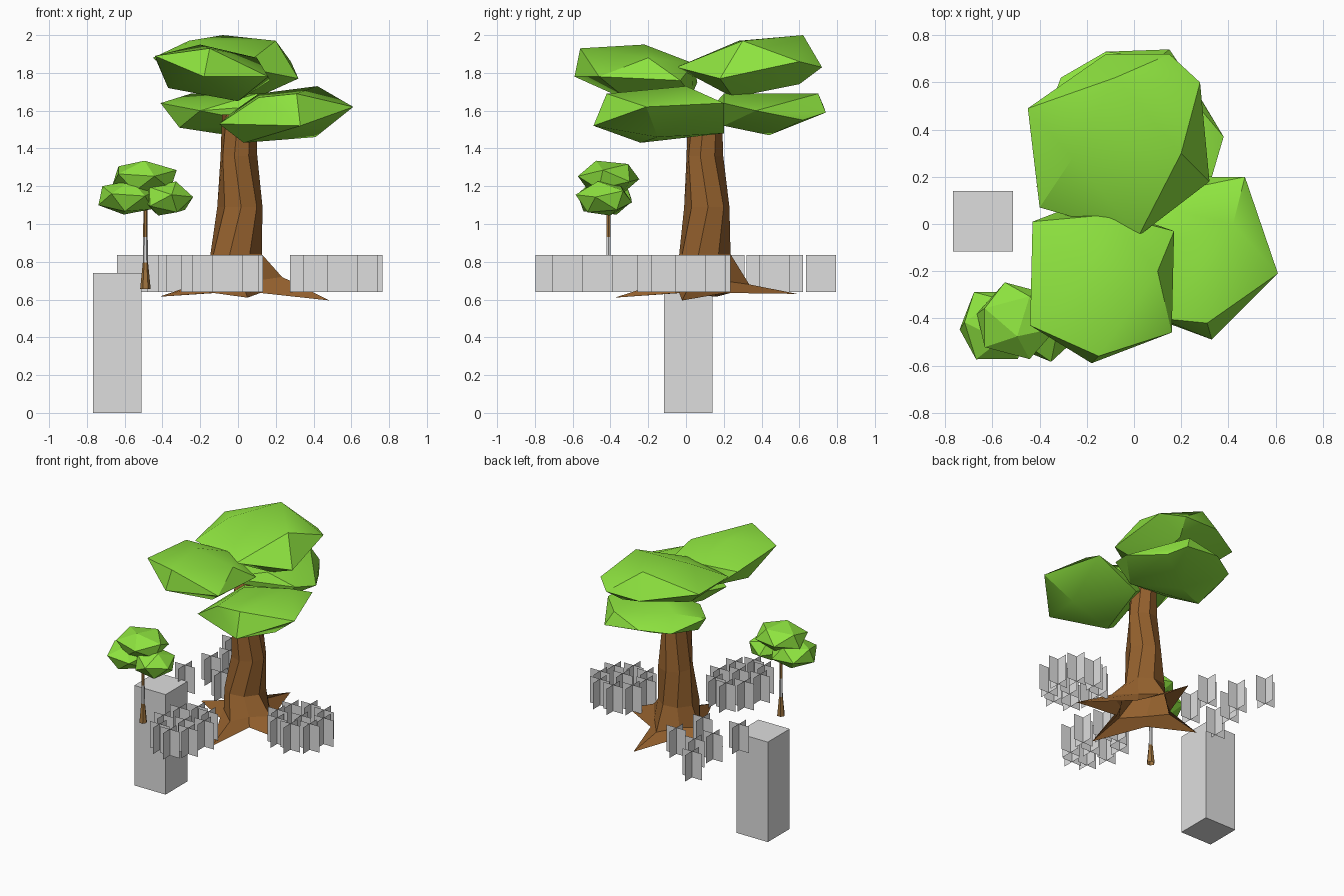
import bpy, bmesh
from math import sin, cos, pi, radians
from mathutils import Matrix

cube = bpy.data.objects.get("Cube")
if cube:
    bpy.data.objects.remove(cube, do_unlink=True)


def material(name, rgb):
    mat = bpy.data.materials.new(name)
    mat.use_nodes = True
    mat.diffuse_color = (*rgb, 1)
    bsdf = mat.node_tree.nodes["Principled BSDF"]
    bsdf.inputs["Base Color"].default_value = (*rgb, 1)
    bsdf.inputs["Roughness"].default_value = 0.9
    return mat


LEAF = material("leaf green", (0.27, 0.77, 0.05))
BARK = material("bark brown", (0.30, 0.12, 0.027))
LIGHT_BARK = material("light bark", (0.34, 0.17, 0.047))
GREY = material("plain grey", (0.73, 0.73, 0.73))


def finish(bm, name, *mats):
    mesh = bpy.data.meshes.new(name)
    bm.to_mesh(mesh)
    bm.free()
    for mat in mats:
        mesh.materials.append(mat)
    obj = bpy.data.objects.new(name, mesh)
    bpy.context.collection.objects.link(obj)
    return obj


def hull(name, points):
    """Leaf clump wrapped around a few corner points, soft across shallow edges."""
    bm = bmesh.new()
    for p in points:
        bm.verts.new(p)
    bmesh.ops.convex_hull(bm, input=bm.verts)
    bmesh.ops.delete(bm, geom=[v for v in bm.verts if not v.link_faces], context='VERTS')
    bmesh.ops.recalc_face_normals(bm, faces=bm.faces)
    for face in bm.faces:
        face.smooth = True
    for edge in bm.edges:
        edge.smooth = edge.calc_face_angle(0) < radians(30)
    return finish(bm, name, LEAF)


def loft(bm, rings):
    """Skin rings of equal length, open below and capped above; returns faces per band."""
    loops = [[bm.verts.new(p) for p in ring] for ring in rings]
    bands = []
    for a, b in zip(loops, loops[1:]):
        n = len(a)
        bands.append([bm.faces.new((a[i], a[(i + 1) % n], b[(i + 1) % n], b[i]))
                      for i in range(n)])
    bm.faces.new(loops[-1])
    bmesh.ops.recalc_face_normals(bm, faces=bm.faces)
    return bands


def circle(cx, cy, z, r, n=8, turn=0.0):
    return [(cx + r * cos(turn + 2 * pi * i / n), cy + r * sin(turn + 2 * pi * i / n), z)
            for i in range(n)]


# Big trunk: star-shaped root flare rising into a twisted column
# each root: angle, reach, tip height, knee height
ROOTS = [(-14, 0.50, 0.595, 0.72), (88, 0.49, 0.63, 0.68),
         (172, 0.42, 0.615, 0.69), (276, 0.48, 0.61, 0.69)]


def flare(scale, knee, valley_r, valley_z):
    ring = []
    for i, (angle, reach, tip_z, knee_z) in enumerate(ROOTS):
        following = ROOTS[(i + 1) % 4][0] + (360 if i == 3 else 0)
        for a, r, z in ((angle, reach * scale, knee_z if knee else tip_z),
                        ((angle + following) / 2, valley_r, valley_z)):
            ring.append((r * cos(radians(a)), 0.1 + r * sin(radians(a)), z))
    return ring


bm = bmesh.new()
start = radians(-14)
loft(bm, [flare(1, False, 0.18, 0.635),
          flare(0.48, True, 0.155, 0.70),
          circle(-0.01, 0.10, 0.84, 0.14, turn=start),
          circle(0.01, 0.11, 1.09, 0.12, turn=start + 0.3),
          circle(0.005, 0.10, 1.36, 0.10, turn=start),
          circle(0.005, 0.10, 1.58, 0.09, turn=start + 0.2)])
finish(bm, "big_trunk", BARK)

# Big canopy: four overlapping faceted clumps
hull("canopy_front_upper", [
    (-.44, -.43, 1.89), (-.43, .01, 1.86), (-.30, .06, 1.75), (-.37, -.2, 1.72),
    (-.15, -.56, 1.93), (-.18, -.59, 1.78), (-.2, -.22, 1.95), (.1, -.2, 1.88),
    (-.1, .04, 1.85), (.17, -.03, 1.76), (.16, -.46, 1.78), (0, -.3, 1.65),
    (0, .03, 1.68)])
hull("canopy_back_upper", [
    (-.45, .49, 1.88), (-.08, .62, 2.0), (.2, .3, 1.97), (.28, .6, 1.86),
    (.32, .18, 1.77), (.02, -.05, 1.83), (-.4, .07, 1.84), (-.26, .28, 1.97),
    (-.12, .72, 1.83), (.15, .72, 1.83), (.1, .25, 1.67),
    (-.25, .3, 1.7), (.1, .6, 1.74)])
hull("canopy_front_lower", [
    (.61, -.21, 1.62), (.47, .2, 1.64), (.42, 0, 1.73), (.33, -.49, 1.52),
    (.31, -.42, 1.69), (.41, -.15, 1.46), (.03, -.24, 1.43), (-.1, -.33, 1.53),
    (-.02, .1, 1.6), (.11, -.4, 1.67), (.15, .2, 1.48), (.11, -.08, 1.69)])
hull("canopy_back_lower", [
    (-.41, .35, 1.64), (-.25, .5, 1.69), (-.31, .3, 1.51), (-.05, .44, 1.47),
    (.15, .74, 1.59), (.1, .7, 1.69), (.23, .62, 1.55), (.38, .37, 1.6),
    (.33, .2, 1.64), (.2, .2, 1.52), (-.2, .12, 1.6), (.1, .2, 1.69),
    (-.31, .62, 1.6), (-.12, .73, 1.62)])

# Small tree: slim stem with a grey middle and flared foot
bm = bmesh.new()
bands = loft(bm, [circle(-0.49, -0.41, z, r, 6) for z, r in
                  ((0.655, 0.028), (0.795, 0.014), (0.93, 0.012), (1.12, 0.011))])
for face in bands[1]:
    face.material_index = 1
finish(bm, "small_trunk", LIGHT_BARK, GREY)

# Small canopy: three squashed icospheres
for name, place, size, spin in (
        ("left", (-0.585, -0.43, 1.14), (0.165, 0.165, 0.095), 0.3),
        ("right", (-0.375, -0.435, 1.135), (0.14, 0.15, 0.095), 1.0),
        ("top", (-0.495, -0.41, 1.245), (0.185, 0.165, 0.095), 0.0)):
    bm = bmesh.new()
    shape = (Matrix.Translation(place) @ Matrix.Diagonal((*size, 1))
             @ Matrix.Rotation(spin, 4, 'Z') @ Matrix.Rotation(0.4, 4, 'X'))
    bmesh.ops.create_icosphere(bm, subdivisions=1, radius=1.03, matrix=shape)
    finish(bm, "small_canopy_" + name, LEAF)

# Tall stone block
bm = bmesh.new()
bmesh.ops.create_cube(bm, size=1, matrix=Matrix.Translation((-0.64, 0.012, 0.37))
                      @ Matrix.Diagonal((0.256, 0.256, 0.74, 1)))
finish(bm, "stone_block", GREY)


# Grass tufts: crossed upright cards gathered in patches
def grass(name, spots):
    bm = bmesh.new()
    for x, y in spots:
        for dx, dy in ((0.08, 0), (0, 0.08)):
            bm.faces.new([bm.verts.new((x + s * dx, y + s * dy, z))
                          for s, z in ((-1, 0.64), (1, 0.64), (1, 0.835), (-1, 0.835))])
    finish(bm, name, GREY)


def patch(cx, cy, rx, ry):
    ring = [(cx + rx * cos(k * pi / 4 + 0.2), cy + ry * sin(k * pi / 4 + 0.2))
            for k in range(8)]
    return ring + [(cx + 0.02, cy - 0.02)]


grass("grass_front", patch(-0.085, -0.51, 0.14, 0.21))
grass("grass_left", patch(0.52, -0.01, 0.168, 0.17))
grass("grass_back", [(-0.55, 0.715), (-0.45, 0.54), (-0.25, 0.47),
                     (-0.56, 0.18), (-0.30, 0.23), (-0.50, 0.40)])
